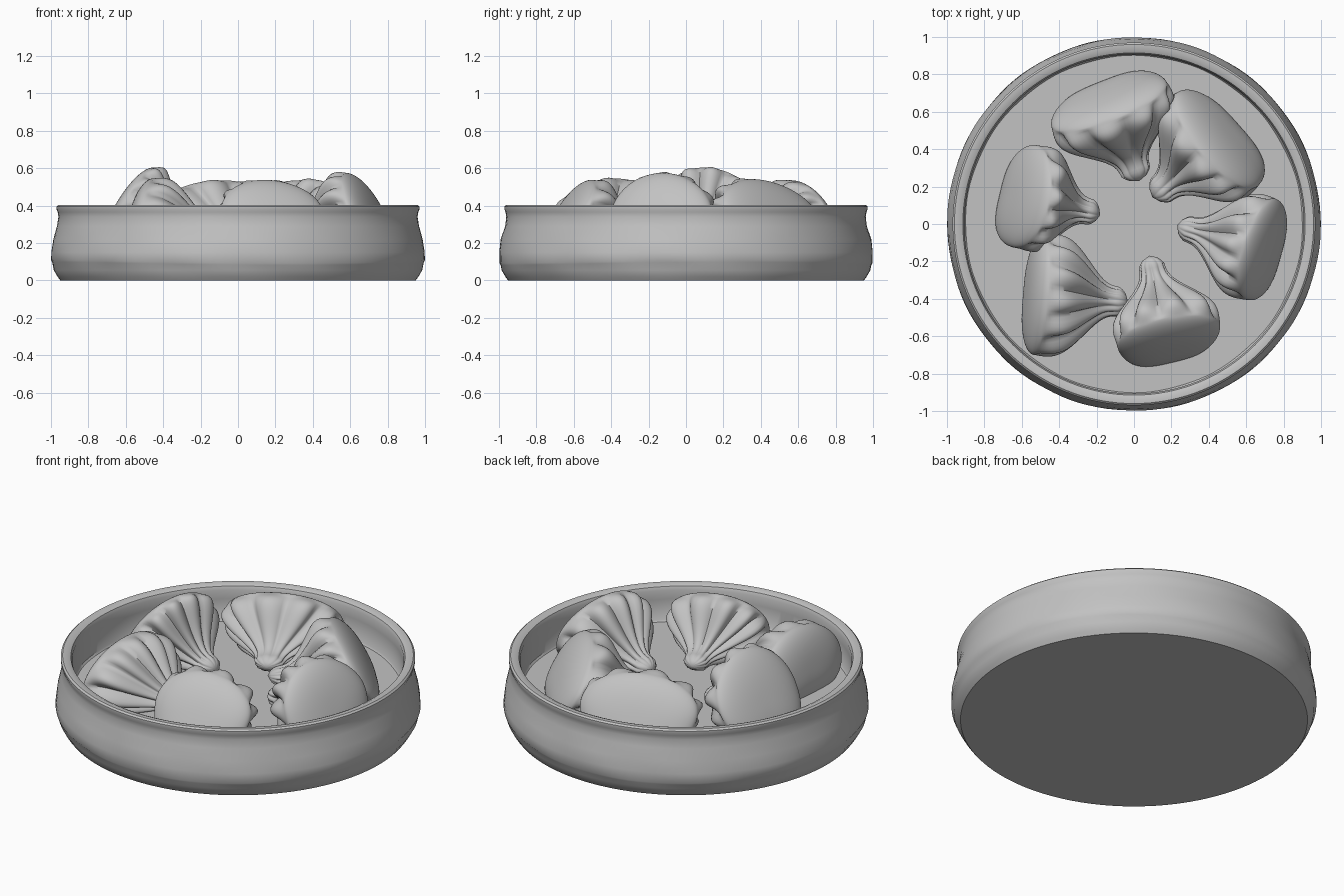
import bpy, bmesh, math
from mathutils import Vector

if "Cube" in bpy.data.objects:
    bpy.data.objects.remove(bpy.data.objects["Cube"])

# One plain clay colour
clay = bpy.data.materials.new("grey clay")
clay.use_nodes = True
GREY = (0.54, 0.54, 0.54, 1)
clay.diffuse_color = GREY
clay.node_tree.nodes["Principled BSDF"].inputs["Base Color"].default_value = GREY

FLOOR = 0.19


def loft(name, rings, angle):
    """Skin closed rings of points; a one-point ring closes an end."""
    bm = bmesh.new()
    loops = [[bm.verts.new(p) for p in ring] for ring in rings]
    for a, b in zip(loops, loops[1:]):
        n = max(len(a), len(b))
        for i in range(n):
            j = (i + 1) % n
            if len(a) == 1:
                bm.faces.new((a[0], b[j], b[i]))
            elif len(b) == 1:
                bm.faces.new((a[i], a[j], b[0]))
            else:
                bm.faces.new((a[i], a[j], b[j], b[i]))
    bmesh.ops.recalc_face_normals(bm, faces=bm.faces)
    mesh = bpy.data.meshes.new(name)
    bm.to_mesh(mesh)
    bm.free()
    mesh.materials.append(clay)
    obj = bpy.data.objects.new(name, mesh)
    bpy.context.collection.objects.link(obj)
    bpy.ops.object.select_all(action="DESELECT")
    obj.select_set(True)
    bpy.context.view_layer.objects.active = obj
    bpy.ops.object.shade_smooth_by_angle(angle=math.radians(angle))
    return obj


def smoothstep(a, b, t):
    t = min(1, max(0, (t - a) / (b - a)))
    return t * t * (3 - 2 * t)


# Dish: turned profile with a rolled lip and a hand-worked band near the foot
profile = [(0, 0), (0.95, 0), (0.965, 0.02), (0.985, 0.055), (0.993, 0.09),
           (0.999, 0.1), (0.998, 0.15), (0.987, 0.22), (0.968, 0.29),
           (0.96, 0.34), (0.964, 0.365), (0.97, 0.38), (0.97, 0.395),
           (0.96, 0.404), (0.935, 0.404), (0.915, 0.395), (0.907, 0.375),
           (0.91, 0.32), (0.908, FLOOR + 0.01), (0.9, FLOOR), (0, FLOOR)]
SIDES = 128
dish = []
for r, z in profile:
    ring = []
    for i in range(SIDES if r else 1):
        a = math.tau * i / SIDES
        wobble = 0.003 * math.sin(5 * a + 30 * z) * math.sin(9 * a) if 0.05 < z < 0.33 else 0
        lift = 0.008 * math.sin(2 * a + 1) if 0.08 < z < 0.11 else 0
        ring.append(((r + wobble) * math.cos(a), (r + wobble) * math.sin(a), z + lift))
    dish.append(ring)
loft("dish", dish, 40)


def dumpling(name, neck, outer, half_width, top, ridge, phase):
    """Pleated pouch on its side: neck inward, soft belly leaning outward."""
    neck, outer = Vector((*neck, 0)), Vector((*outer, 0))
    axis = outer - neck
    side = Vector((-axis.y, axis.x, 0)).normalized()
    mid = (FLOOR + top) / 2 - 0.02
    height = top - mid
    fan_steps, belly_steps, sides = 28, 16, 96
    rings = []
    for k in range(fan_steps + belly_steps + 1):
        t = min(1, k / fan_steps)
        b = max(0, k - fan_steps) / belly_steps
        # fan widens to the shoulder, then the belly closes it
        width = 0.2 + 0.8 * math.sin(math.pi / 2 * smoothstep(0.1, 1.05, t))
        width *= min(1, math.sqrt(t / 0.1))
        if b > 0:
            width = math.cos(b * math.pi / 2) ** 0.8 if b < 1 else 0
        bulge = 0.13 * math.sin(b * math.pi / 2)
        pleat = 0.16 * max(0, math.sin(math.pi * t)) ** 0.8
        knob = 0.04 * math.exp(-((t - 0.12) / 0.1) ** 2)
        zc = 0.25 + (mid - 0.25) * smoothstep(0.1, 0.9, t)
        ring = []
        for i in range(sides if width > 0 else 1):
            a = math.tau * i / sides
            # uneven folds gathered towards the neck
            fold = abs(math.sin(5.5 * a + phase + 0.6 * math.sin(2 * a + phase)))
            r = width * (1 - pleat * (1.4 - 1.9 * fold)) + (knob if b == 0 else 0)
            r *= 1 + 0.025 * math.sin(3 * a + phase)
            # lower half sags straight down to the floor
            sag = 0.6 if math.sin(a) < 0 else 1
            y = r * half_width * math.copysign(abs(math.cos(a)) ** sag, math.cos(a))
            z = max(FLOOR - 0.01, zc + r * height * math.sin(a))
            # shoulder lies near the neck at the crown, further out at the floor
            u = min(1, max(0, (z - FLOOR) / (top - FLOOR)))
            shoulder = 0.86 + (ridge - 0.86) * u
            p = neck + axis * (t * shoulder + bulge) + side * y
            p.z = z
            ring.append(p)
        rings.append(ring)
    return loft(name, rings, 70)


# Ring of six dumplings, necks gathered round the middle
dumpling("back_dumpling", (0.03, 0.23), (-0.19, 0.79), 0.33, 0.54, 0.58, 0.3)
dumpling("back_right_dumpling", (0.1, 0.14), (0.58, 0.56), 0.33, 0.54, 0.55, 1.7)
dumpling("right_dumpling", (0.23, -0.01), (0.82, -0.18), 0.28, 0.57, 0.6, 2.4)
dumpling("front_dumpling", (0.08, -0.17), (0.22, -0.77), 0.28, 0.54, 0.55, 0.9)
dumpling("front_left_dumpling", (-0.03, -0.42), (-0.62, -0.37), 0.32, 0.54, 0.72, 3.1)
dumpling("left_dumpling", (-0.18, 0.05), (-0.75, 0.18), 0.28, 0.6, 0.48, 4.2)
